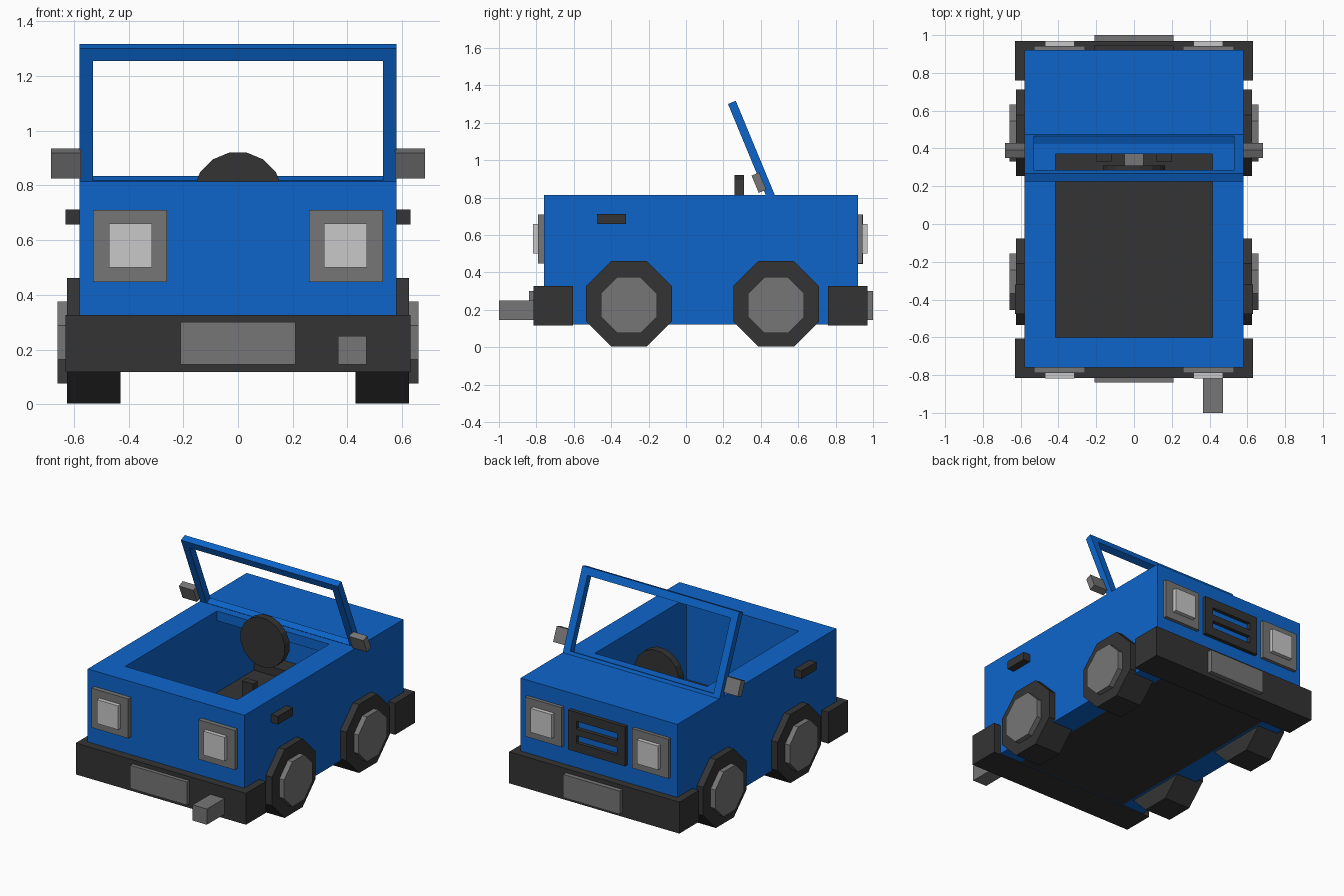
import bpy, bmesh, math
from mathutils import Matrix

if "Cube" in bpy.data.objects:
    bpy.data.objects.remove(bpy.data.objects["Cube"])


def material(name, color):
    m = bpy.data.materials.new(name)
    m.diffuse_color = (*color, 1)
    m.use_nodes = True
    m.node_tree.nodes["Principled BSDF"].inputs["Base Color"].default_value = m.diffuse_color
    return m


BLUE = material("blue paint", (0.004, 0.13, 0.60))
DARK = material("dark rubber", (0.034, 0.034, 0.034))
GRAY = material("gray metal", (0.18, 0.18, 0.18))
LIGHT = material("light lens", (0.58, 0.58, 0.58))


def finish(name, bm, mat):
    bmesh.ops.recalc_face_normals(bm, faces=bm.faces)
    me = bpy.data.meshes.new(name)
    bm.to_mesh(me)
    bm.free()
    me.materials.append(mat)
    ob = bpy.data.objects.new(name, me)
    bpy.context.collection.objects.link(ob)
    return ob


def box(name, x, y, z, mat, tilt=0):
    """Box from (min, max) ranges, optionally tilted about its own x axis."""
    size = [r[1] - r[0] for r in (x, y, z)]
    mid = [(r[0] + r[1]) / 2 for r in (x, y, z)]
    bm = bmesh.new()
    bmesh.ops.create_cube(bm, size=1, matrix=Matrix.Translation(mid)
                          @ Matrix.Rotation(tilt, 4, 'X') @ Matrix.Diagonal((*size, 1)))
    return finish(name, bm, mat)


def disc(name, center, apothem, length, sides, axis, mat):
    """Flat-topped prism along the x or y axis."""
    bm = bmesh.new()
    r = apothem / math.cos(math.pi / sides)
    turn = Matrix.Rotation(math.pi / 2, 4, 'Y' if axis == 'x' else 'X')
    bmesh.ops.create_cone(bm, cap_ends=True, segments=sides, radius1=r, radius2=r, depth=length,
                          matrix=Matrix.Translation(center) @ turn
                          @ Matrix.Rotation(math.pi / sides, 4, 'Z'))
    return finish(name, bm, mat)


def cut(ob, cutters):
    """Subtract the cutters from an object and discard them."""
    for c in cutters:
        c.hide_render = True
        mod = ob.modifiers.new("cut", 'BOOLEAN')
        mod.operation, mod.solver, mod.object = 'DIFFERENCE', 'EXACT', c
    dg = bpy.context.evaluated_depsgraph_get()
    me = bpy.data.meshes.new_from_object(ob.evaluated_get(dg))
    ob.modifiers.clear()
    ob.data = me
    for c in cutters:
        bpy.data.objects.remove(c)


# Body tub, open above the cabin and hollow under the hood
body = box("body", (-.58, .58), (-.76, .92), (.123, .815), BLUE)
cut(body, [box("cabin_cutter", (-.415, .415), (-.60, .37), (.0, 1.0), BLUE),
           box("hood_cutter", (-.415, .415), (.2, .88), (.0, .75), BLUE)])
box("floor", (-.415, .415), (-.60, .88), (.123, .27), DARK)

# Leaning windshield frame
tilt = math.atan2(.205, .495)
frame = box("windshield_frame", (-.58, .58), (-.0225, .0225), (-.03, .535), BLUE)
cut(frame, [box("glass_cutter", (-.53, .53), (-.1, .1), (.012, .485), BLUE)])
frame.data.transform(Matrix.Translation((0, .45, .815)) @ Matrix.Rotation(tilt, 4, 'X'))

# Steering wheel, column and pedals
disc("steering_wheel", (0, .285, .757), .163, .05, 16, 'y', DARK)
box("steering_column", (-.05, .05), (.31, .40), (.70, .745), GRAY)
for s in (-1, 1):
    box("pedal", (s * .16 - .04, s * .16 + .04), (.33, .38), (.27, .42), DARK)

# Bumpers and plates
box("rear_bumper", (-.63, .63), (-.815, -.605), (.117, .327), DARK)
box("front_bumper", (-.63, .63), (.76, .97), (.117, .327), DARK)
box("rear_plate", (-.21, .21), (-.84, -.80), (.145, .30), GRAY)
box("front_plate", (-.21, .21), (.95, 1.0), (.145, .30), GRAY)
box("exhaust", (.365, .47), (-1.0, -.75), (.145, .25), GRAY)

# Grille with two slots
grille = box("grille", (-.21, .21), (.90, .945), (.445, .71), DARK)
cut(grille, [box("slot_cutter", (-.15, .15), (.8, 1.0), (z, z + .05), DARK)
             for z in (.505, .60)])

for s, side in ((-1, "left"), (1, "right")):
    def span(a, b):
        return tuple(sorted((s * a, s * b)))

    # Wheels and hubs
    for y, end in ((-.305, "rear"), (.482, "front")):
        disc(f"{side}_{end}_wheel", (s * .528, y, .232), .229, .195, 8, 'x', DARK)
        disc(f"{side}_{end}_hub", (s * .63, y, .225), .15, .06, 8, 'x', GRAY)
    # Lamps at both ends
    for end, y0, y1, y2 in (("rear", -.75, -.79, -.817), ("front", .91, .943, .97)):
        box(f"{side}_{end}_lamp_frame", span(.26, .53), sorted((y0, y1)), (.447, .711), GRAY)
        box(f"{side}_{end}_lamp", span(.315, .472), sorted((y0, y2)), (.50, .66), LIGHT)
    # Door handle and mirror
    box(f"{side}_handle", span(.57, .63), (-.477, -.32), (.658, .712), DARK)
    box(f"{side}_mirror", span(.575, .683), (.368, .412), (.83, .93), GRAY, tilt)
